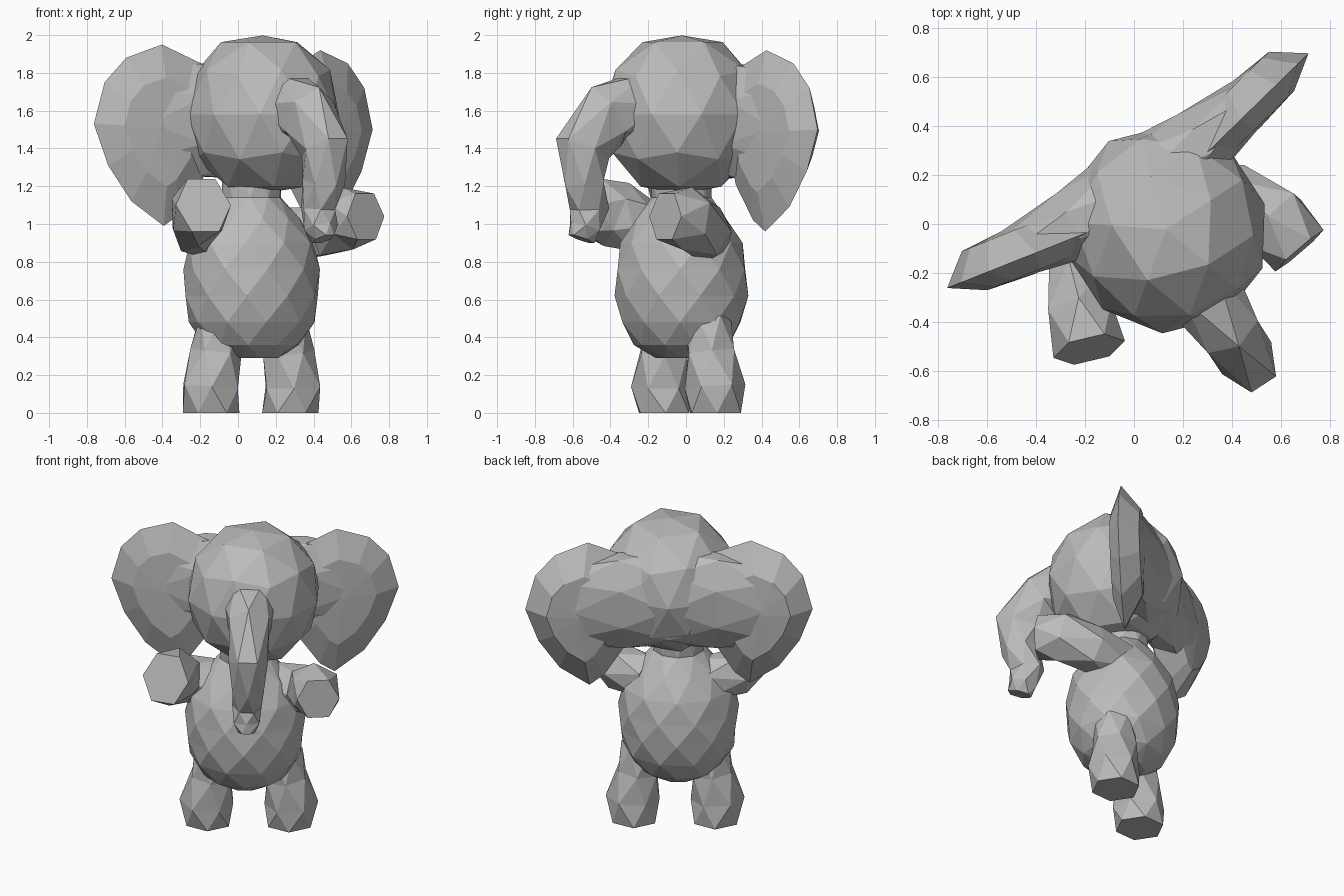
import bpy, bmesh
from math import radians, sin, cos, tau
from mathutils import Vector, Matrix

if "Cube" in bpy.data.objects:
    bpy.data.objects.remove(bpy.data.objects["Cube"])

skin = bpy.data.materials.new("elephant_grey")
skin.use_nodes = True
GREY = (0.5, 0.5, 0.5, 1)
skin.diffuse_color = GREY
skin.node_tree.nodes["Principled BSDF"].inputs["Base Color"].default_value = GREY

# The whole figure is turned about its vertical axis
TURN = Matrix.Translation((0.1, -0.03, 0)) @ Matrix.Rotation(radians(33), 4, "Z")


def finish(name, bm):
    bmesh.ops.recalc_face_normals(bm, faces=bm.faces)
    bmesh.ops.transform(bm, matrix=TURN, verts=bm.verts)
    mesh = bpy.data.meshes.new(name)
    bm.to_mesh(mesh)
    bm.free()
    mesh.materials.append(skin)
    bpy.context.collection.objects.link(bpy.data.objects.new(name, mesh))


def bridge(bm, lower, upper):
    n = len(lower)
    for i in range(n):
        j = (i + 1) % n
        bm.faces.new((lower[i], lower[j], upper[i]))
        bm.faces.new((lower[j], upper[j], upper[i]))


def tube(sections, sides, side_hint):
    """Faceted limb: sections are (centre, half width, half thickness)."""
    bm = bmesh.new()
    rings = []
    centres = [Vector(s[0]) for s in sections]
    for k, (c, wide, thick) in enumerate(sections):
        along = (centres[min(k + 1, len(centres) - 1)] - centres[max(k - 1, 0)]).normalized()
        hint = Vector(side_hint)
        u = (hint - along * hint.dot(along)).normalized()
        v = along.cross(u)
        angles = [tau * (i + 0.5 * (k % 2)) / sides for i in range(sides)]
        rings.append([bm.verts.new(centres[k] + u * wide * cos(t) + v * thick * sin(t)) for t in angles])
    for k in range(len(rings) - 1):
        pair = (rings[k], rings[k + 1]) if k % 2 == 0 else (rings[k + 1], rings[k])
        bridge(bm, *pair)
    bm.faces.new(rings[0])
    bm.faces.new(rings[-1])
    return bm


# Head: faceted ball with flattened crown and chin
bm = bmesh.new()
bmesh.ops.create_icosphere(bm, subdivisions=2, radius=1)
for v in bm.verts:
    x, y, z = v.co
    v.co = (0.03 + 0.415 * x, -0.01 + 0.43 * y, 1.58 + 0.45 * max(-0.93, min(0.93, z)))
finish("head", bm)

# Barrel body, narrowing quickly into the neck
body = [(0.29, 0.14, 0.14), (0.36, 0.26, 0.25), (0.48, 0.34, 0.32), (0.62, 0.365, 0.35),
        (0.76, 0.37, 0.345), (0.9, 0.345, 0.315), (1.03, 0.26, 0.24), (1.14, 0.16, 0.16),
        (1.28, 0.16, 0.16)]
finish("body", tube([((-0.02, 0.02, z), a, b) for z, a, b in body], 10, (1, 0, 0)))

# Trunk, curving forward and down to a small tip
trunk = [((0.02, -0.25, 1.63), 0.17, 0.19), ((0.02, -0.48, 1.57), 0.14, 0.18),
         ((0.02, -0.63, 1.4), 0.12, 0.16), ((0.02, -0.62, 1.22), 0.11, 0.12),
         ((0.01, -0.58, 1.08), 0.09, 0.11), ((0.01, -0.61, 0.98), 0.09, 0.09),
         ((0.01, -0.63, 0.92), 0.05, 0.08)]
finish("trunk", tube(trunk, 6, (1, 0, 0)))

# Ears: thick lens shapes leaning back from the head
OUTLINE = [(0.28, 1.84), (0.5, 1.94), (0.7, 1.87), (0.82, 1.74), (0.88, 1.52), (0.8, 1.3),
           (0.67, 1.11), (0.49, 0.98), (0.4, 1.04), (0.27, 1.23), (0.2, 1.55)]
MID = Vector((0.55, 1.5))
SHIFT = 0.03


def ear(name, side, lift):
    bm = bmesh.new()

    def ring(scale, push):
        points = [MID + (Vector(p) - MID) * scale for p in OUTLINE]
        return [bm.verts.new((SHIFT + side * p.x, 0.1 + 0.2 * p.x + push, p.y + lift)) for p in points]

    rim = ring(1, 0)
    for push in (-0.07, 0.12):
        inner = ring(0.6, push)
        bridge(bm, rim, inner)
        hub = bm.verts.new((SHIFT + side * MID.x, 0.21 + push * 1.15, MID.y + lift))
        for i, v in enumerate(inner):
            bm.faces.new((v, inner[(i + 1) % len(inner)], hub))
    finish(name, bm)


ear("left_ear", 1, -0.02)
ear("right_ear", -1, 0.01)

# Broad ridge joining both ears across the back of the head
ridge = [((SHIFT + x, y, z), tall, deep) for x, y, z, tall, deep in (
    (-0.6, 0.25, 1.53, 0.26, 0.1), (-0.3, 0.21, 1.55, 0.32, 0.16),
    (0, 0.2, 1.55, 0.31, 0.19),
    (0.3, 0.21, 1.54, 0.32, 0.16), (0.6, 0.25, 1.51, 0.26, 0.1))]
finish("ear_ridge", tube(ridge, 8, (0, 0, 1)))

# Arms, bent forward with blunt ends
left_arm = [((0.16, 0.04, 0.94), 0.15, 0.15), ((0.34, -0.06, 0.96), 0.15, 0.14),
            ((0.42, -0.23, 1.03), 0.17, 0.16), ((0.44, -0.38, 1.04), 0.14, 0.13)]
right_arm = [((-0.16, 0.06, 0.94), 0.15, 0.15), ((-0.37, 0.02, 0.98), 0.15, 0.14),
             ((-0.45, -0.11, 1.05), 0.18, 0.15), ((-0.5, -0.25, 1.1), 0.17, 0.15)]
finish("left_arm", tube(left_arm, 6, (0, 0, 1)))
finish("right_arm", tube(right_arm, 6, (0, 0, 1)))

# Legs, widening down to flat feet
for name, s in (("left_leg", 1), ("right_leg", -1)):
    bm = tube([((s * 0.21, 0.04, 0.5), 0.12, 0.12), ((s * 0.23, 0.045, 0.32), 0.135, 0.14),
               ((s * 0.26, 0.05, 0.14), 0.165, 0.16), ((s * 0.25, 0.06, 0), 0.15, 0.15)],
              6, (s, 0, 0))
    for v in bm.verts:
        if v.co.z < 0.06:
            v.co.z = 0
    finish(name, bm)
